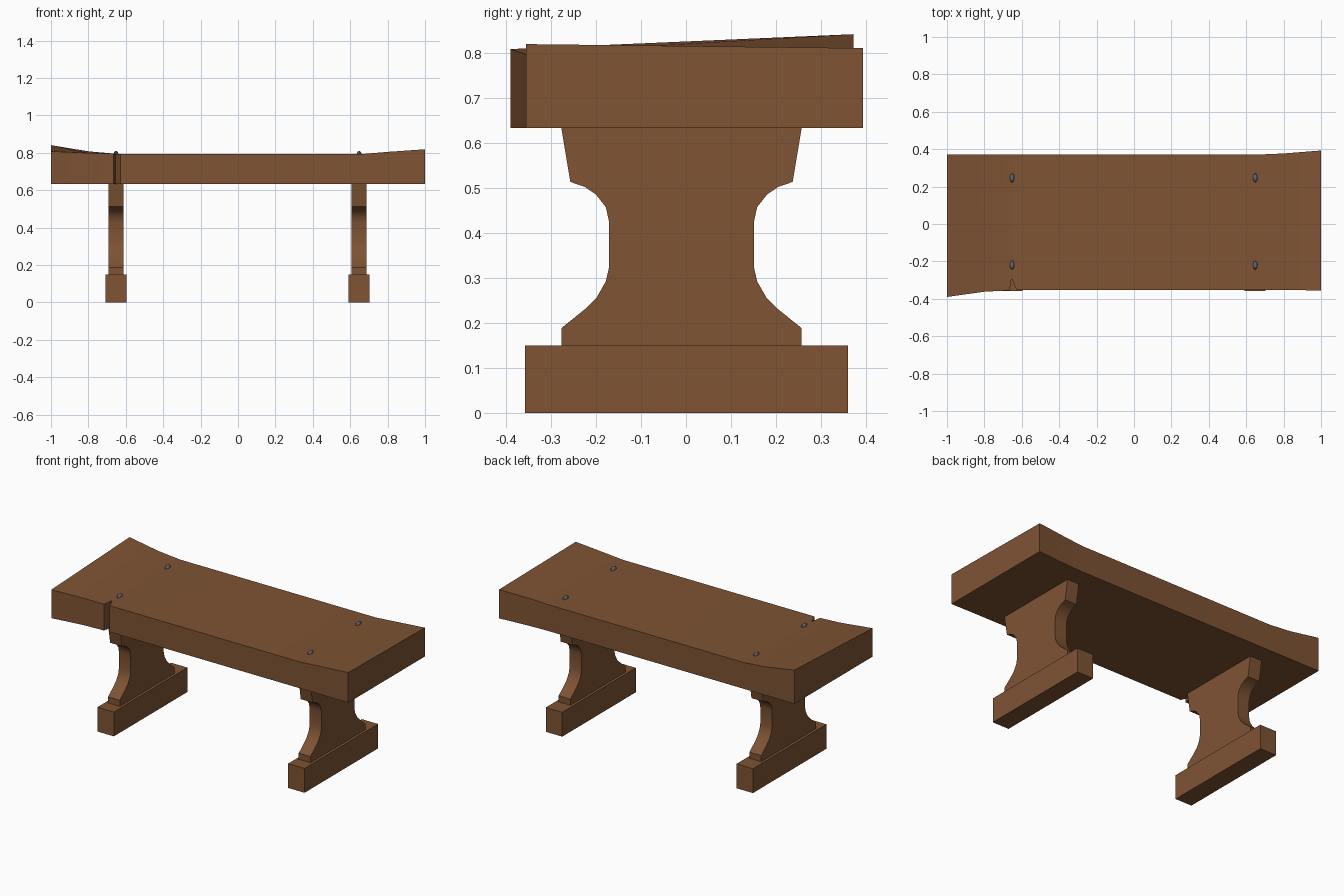
import bpy, bmesh
from mathutils import Matrix
from math import radians

cube = bpy.data.objects.get("Cube")
if cube:
    bpy.data.objects.remove(cube, do_unlink=True)


def material(name, colour):
    m = bpy.data.materials.new(name)
    m.use_nodes = True
    m.diffuse_color = (*colour, 1)
    m.node_tree.nodes["Principled BSDF"].inputs["Base Color"].default_value = (*colour, 1)
    return m


wood = material("brown wood", (0.21, 0.087, 0.034))
iron = material("grey iron", (0.13, 0.14, 0.17))


def finish(name, bm, mat, angle=30):
    bmesh.ops.recalc_face_normals(bm, faces=bm.faces[:])
    mesh = bpy.data.meshes.new(name)
    bm.to_mesh(mesh)
    bm.free()
    mesh.materials.append(mat)
    ob = bpy.data.objects.new(name, mesh)
    bpy.context.collection.objects.link(ob)
    bpy.ops.object.select_all(action='DESELECT')
    ob.select_set(True)
    bpy.context.view_layer.objects.active = ob
    bpy.ops.object.shade_smooth_by_angle(angle=radians(angle))
    return ob


# Plank: cross-sections along x as (x, front y, back y, front top, back top)
UNDERSIDE = 0.633
stations = [
    (-1.0, -0.39, 0.372, 0.808, 0.841),
    (-0.8, -0.362, 0.372, 0.799, 0.808),
    (-0.665, -0.355, 0.372, 0.795, 0.796),
    (-0.655, -0.29, 0.372, 0.795, 0.795),   # split in the front edge
    (-0.628, -0.353, 0.372, 0.795, 0.795),
    (0.68, -0.353, 0.372, 0.795, 0.795),
    (0.8, -0.353, 0.377, 0.805, 0.802),
    (1.0, -0.355, 0.393, 0.819, 0.81),
]
bm = bmesh.new()
rings = [[bm.verts.new(p) for p in ((x, yf, UNDERSIDE), (x, yb, UNDERSIDE),
                                    (x, yb, zb), (x, yf, zf))]
         for x, yf, yb, zf, zb in stations]
for a, b in zip(rings, rings[1:]):
    for i in range(4):
        j = (i + 1) % 4
        bm.faces.new((a[i], a[j], b[j], b[i]))
bm.faces.new(rings[0])
bm.faces.new(rings[-1])
finish("plank_seat", bm, wood)

# Half outline of a leg board, top to bottom, as (half width, z)
outline = [(0.267, UNDERSIDE), (0.247, 0.513), (0.215, 0.502), (0.19, 0.485),
           (0.168, 0.457), (0.161, 0.425), (0.161, 0.323), (0.168, 0.292),
           (0.188, 0.257), (0.215, 0.23), (0.267, 0.188), (0.267, 0.15)]
MID_Y = -0.01


def leg_board(name, cx):
    loop = outline + [(-w, z) for w, z in reversed(outline)]
    bm = bmesh.new()
    face = bm.faces.new([bm.verts.new((cx - 0.04, MID_Y + w, z)) for w, z in loop])
    ext = bmesh.ops.extrude_face_region(bm, geom=[face], use_keep_orig=True)
    verts = [v for v in ext["geom"] if isinstance(v, bmesh.types.BMVert)]
    bmesh.ops.translate(bm, vec=(0.08, 0, 0), verts=verts)
    finish(name, bm, wood, 35)


def foot(name, cx):
    bm = bmesh.new()
    bmesh.ops.create_cube(bm, size=1, matrix=Matrix.Translation((cx, 0.001, 0.075))
                          @ Matrix.Diagonal((0.112, 0.717, 0.15, 1)))
    finish(name, bm, wood)


def bolt(name, x, y):
    bm = bmesh.new()
    bmesh.ops.create_uvsphere(bm, u_segments=8, v_segments=6, radius=1,
                              matrix=Matrix.Translation((x, y, 0.795))
                              @ Matrix.Diagonal((0.012, 0.025, 0.015, 1)))
    finish(name, bm, iron, 40)


# Two supports, each with a pair of bolts through the plank
for side, cx in (("right", -0.652), ("left", 0.648)):
    leg_board(side + "_leg", cx)
    foot(side + "_foot", cx)
    bolt(side + "_front_bolt", cx, -0.22)
    bolt(side + "_back_bolt", cx, 0.247)
